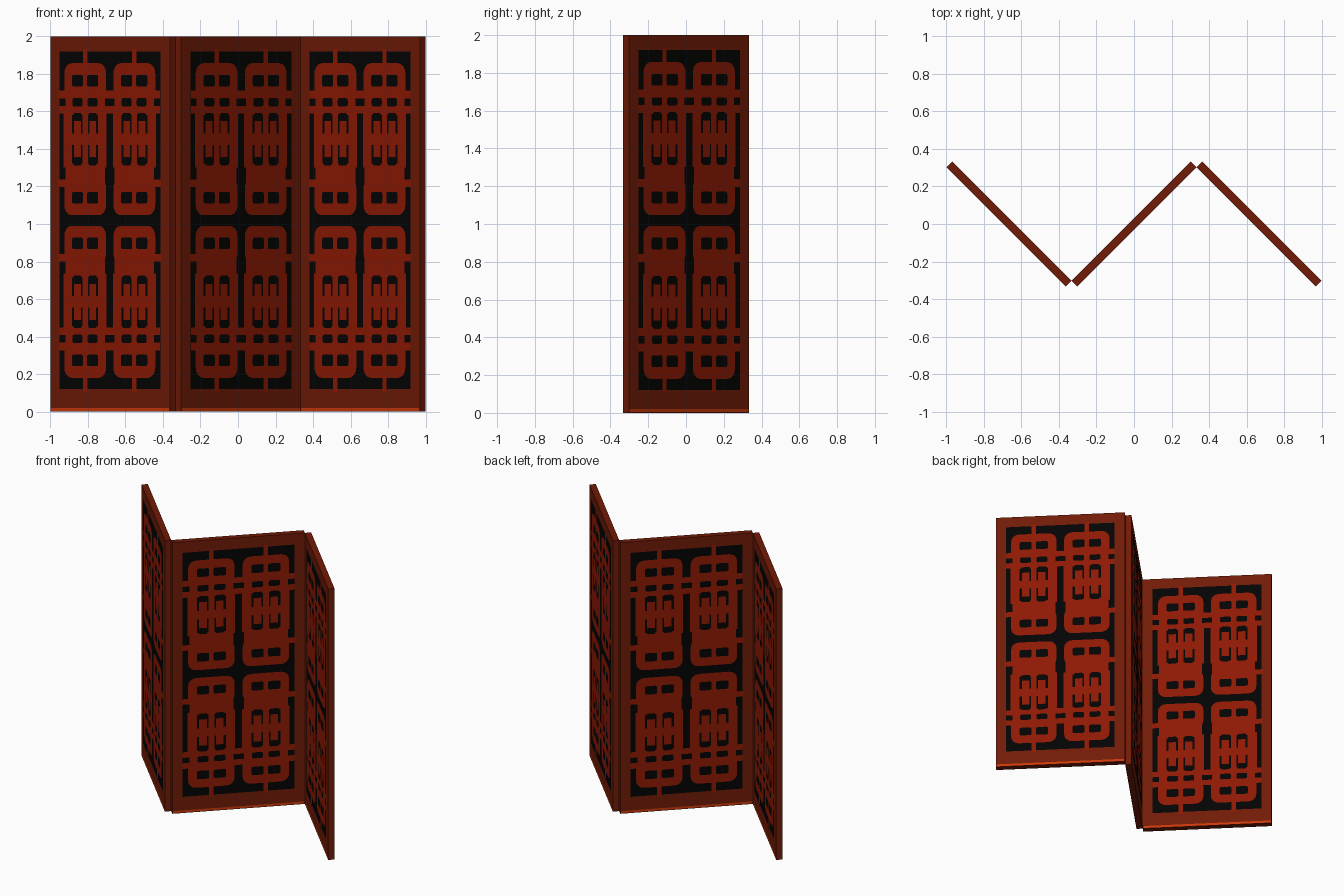
import bpy, bmesh, math
from mathutils import Matrix

if "Cube" in bpy.data.objects:
    bpy.data.objects.remove(bpy.data.objects["Cube"])

L, T, H = 0.90, 0.043, 2.0      # panel length, thickness, height


def material(name, rgb):
    m = bpy.data.materials.new(name)
    m.diffuse_color = (*rgb, 1)
    m.use_nodes = True
    m.node_tree.nodes["Principled BSDF"].inputs["Base Color"].default_value = m.diffuse_color
    return m


FRAME = material("brown_red_frame", (0.165, 0.011, 0.002))
RED = material("red_lacquer", (0.27, 0.010, 0.001))
BLACK = material("black_field", (0.0012, 0.0012, 0.001))
ORANGE = material("orange_edge", (0.60, 0.040, 0.003))


def rounded(bm, cx, cz, hw, hh, y, r=0.0):
    """Flat rounded rectangle facing -y."""
    pts = []
    for k, (sx, sz) in enumerate([(1, -1), (1, 1), (-1, 1), (-1, -1)]):
        n = 5 if r else 1
        for i in range(n):
            a = math.radians(-90 + 90 * k + 90 * i / max(n - 1, 1))
            ox, oz = (r * math.cos(a), r * math.sin(a)) if r else (0, 0)
            pts.append((cx + sx * (hw - r) + ox, y, cz + sz * (hh - r) + oz))
    bm.faces.new([bm.verts.new(p) for p in pts])


def make(name, bm, mat, matrix):
    me = bpy.data.meshes.new(name)
    bm.to_mesh(me)
    bm.free()
    me.materials.append(mat)
    ob = bpy.data.objects.new(name, me)
    ob.matrix_world = matrix
    bpy.context.collection.objects.link(ob)
    return ob


def lattice(bm, holes, y, yh):
    """Four interlaced motifs; outer ends are tied to the frame."""
    for cz, s in ((1.452, 1), (0.585, -1)):        # s points away from mid height
        # cross ties between the motifs and to the frame
        for b in (0.238, 0.157):
            rounded(bm, 0, cz + s * b, 0.38, 0.021, y)
        for cx in (-0.185, 0.185):
            def bar(a, b, hw, hh, r=0.0):
                rounded(bm, cx + a, cz + s * b, hw, hh, y, r)

            def hole(a, b, hw, hh, r=0.012):
                rounded(holes, cx + a, cz + s * b, hw, hh, yh, r)

            bar(0, 0.435, 0.016, 0.045)            # stem to frame
            for e in (1, -1):
                bar(0, e * 0.305, 0.158, 0.10, 0.055)   # end ring
                bar(0, e * 0.195, 0.150, 0.065, 0.02)   # inner band
                bar(0, e * 0.09, 0.020, 0.06)           # centre stem
                for a in (-0.057, 0.057):
                    hole(a, e * 0.312, 0.042, 0.031)
                    hole(a, e * 0.118, 0.032, 0.022)    # shoulders beside the stem
            for a in (-0.057, 0.057):
                hole(a, 0.197, 0.038, 0.022)
            bar(0, 0, 0.12, 0.03)                  # middle link
            for e in (1, -1):
                bar(e * 0.057, 0, 0.026, 0.11)     # inner uprights
                bar(e * 0.130, 0, 0.032, 0.15)     # outer uprights
            # side ties of the inner ends
            bar(math.copysign(0.165, cx), -0.235, 0.035, 0.02)


def panel(label, cx, angle):
    base = Matrix.Translation((cx, 0, 0)) @ Matrix.Rotation(math.radians(angle), 4, 'Z')
    # board with its frame colour
    bm = bmesh.new()
    bmesh.ops.create_cube(bm, size=1, matrix=Matrix.Translation((0, 0, H / 2))
                          @ Matrix.Diagonal((L, T, H, 1)))
    make(label + "_board", bm, FRAME, base)
    # the same painted decoration on both faces
    for side, turn in (("front", 0), ("back", math.pi)):
        mx = base @ Matrix.Rotation(turn, 4, 'Z')
        y = -T / 2
        field, red, holes, edge = (bmesh.new() for _ in range(4))
        rounded(field, 0, 1.02, 0.38, 0.90, y - 0.0012)
        lattice(red, holes, y - 0.0024, y - 0.0036)
        rounded(edge, 0, 0.012, L / 2 - 0.005, 0.008, y - 0.0012)
        make(f"{label}_{side}_field", field, BLACK, mx)
        make(f"{label}_{side}_lattice", red, RED, mx)
        make(f"{label}_{side}_openings", holes, BLACK, mx)
        make(f"{label}_{side}_bottom_edge", edge, ORANGE, mx)


# three panels folded in a zigzag
for label, cx, angle in (("left_panel", -0.6667, -45), ("middle_panel", 0, 45),
                         ("right_panel", 0.6667, -45)):
    panel(label, cx, angle)
